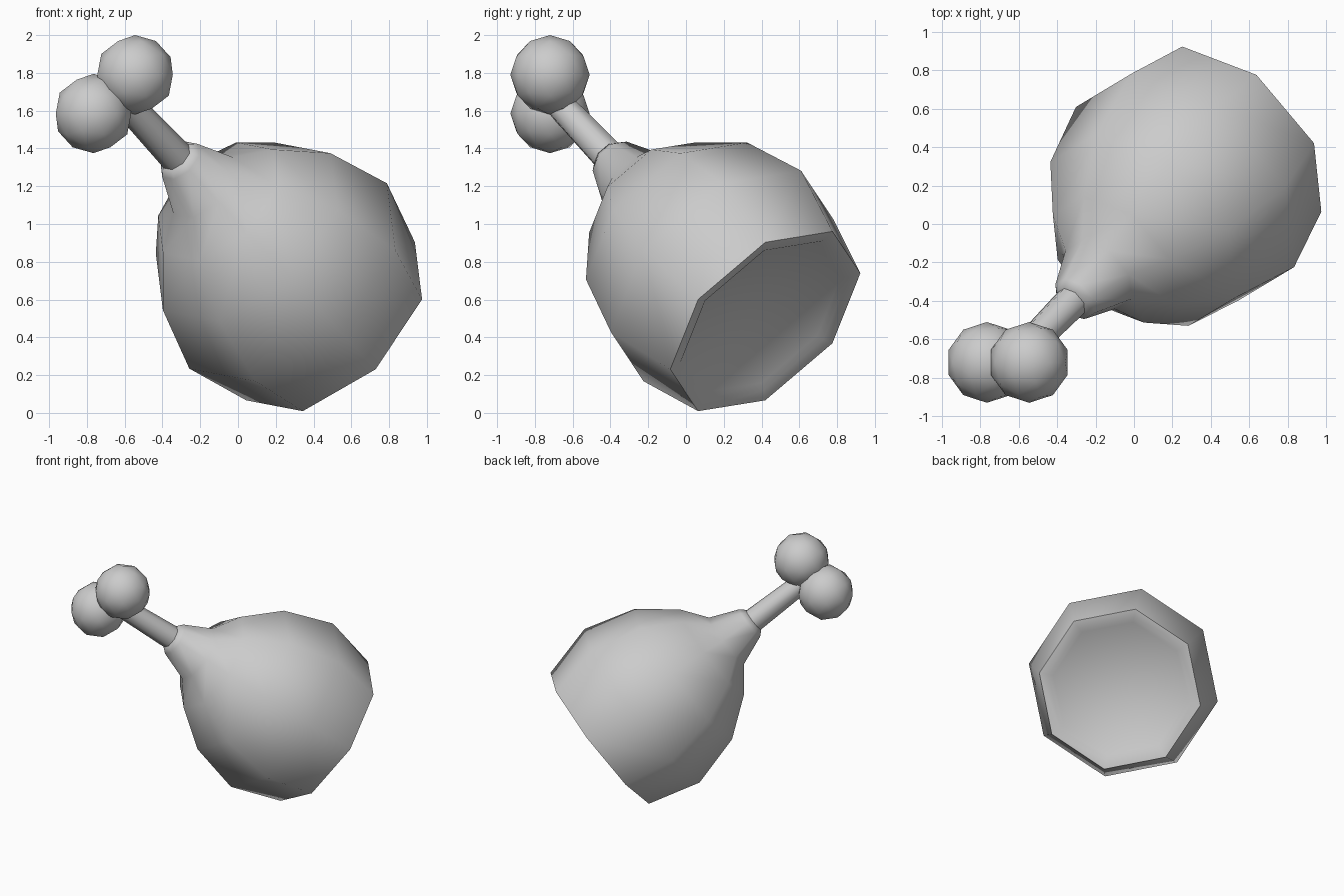
import bpy, bmesh, math
from mathutils import Vector

if "Cube" in bpy.data.objects:
    bpy.data.objects.remove(bpy.data.objects["Cube"])

# Shared slanted axis: from the centre of the flat cut end towards the bone
C = Vector((0.49, 0.42, 0.485))
D = Vector((-0.562, -0.570, 0.600)).normalized()
U = Vector((-0.15, -0.36, -0.475))
U = (U - D * U.dot(D)).normalized()
V = D.cross(U)
SIDES = 8


def finish(bm, name, angle):
    bmesh.ops.recalc_face_normals(bm, faces=bm.faces)
    me = bpy.data.meshes.new(name)
    bm.to_mesh(me)
    bm.free()
    ob = bpy.data.objects.new(name, me)
    bpy.context.collection.objects.link(ob)
    bpy.ops.object.select_all(action='DESELECT')
    ob.select_set(True)
    bpy.context.view_layer.objects.active = ob
    bpy.ops.object.shade_smooth_by_angle(angle=math.radians(angle))
    return ob


def lathe(name, profile, angle=62):
    """Turn (radius, distance) pairs around the slanted axis, capping both ends."""
    bm = bmesh.new()
    rings = []
    for r, t in profile:
        ring = []
        for k in range(SIDES):
            a = math.tau * k / SIDES
            ring.append(bm.verts.new(C + D * t + (U * math.cos(a) + V * math.sin(a)) * r))
        rings.append(ring)
    for lo, hi in zip(rings, rings[1:]):
        for k in range(SIDES):
            j = (k + 1) % SIDES
            bm.faces.new((lo[k], lo[j], hi[j], hi[k]))
    bm.faces.new(rings[0])
    bm.faces.new(rings[-1])
    return finish(bm, name, angle)


# Meat: recessed cut face, rim, bulging body, narrow collar round the bone
lathe("meat", [(0.508, 0.035), (0.54, 0.010), (0.612, 0.0), (0.717, 0.40),
               (0.608, 0.79), (0.40, 1.06), (0.217, 1.20), (0.128, 1.42),
               (0.095, 1.455)])

# Bone shaft
lathe("bone_shaft", [(0.092, 1.38), (0.076, 1.98)])

# Two knobs at the end of the bone
for name, pos in (("upper_knob", (-0.545, -0.72, 1.79)),
                  ("lower_knob", (-0.765, -0.72, 1.585))):
    bm = bmesh.new()
    bmesh.ops.create_icosphere(bm, subdivisions=2, radius=0.21)
    bmesh.ops.translate(bm, verts=bm.verts, vec=pos)
    finish(bm, name, 62)
